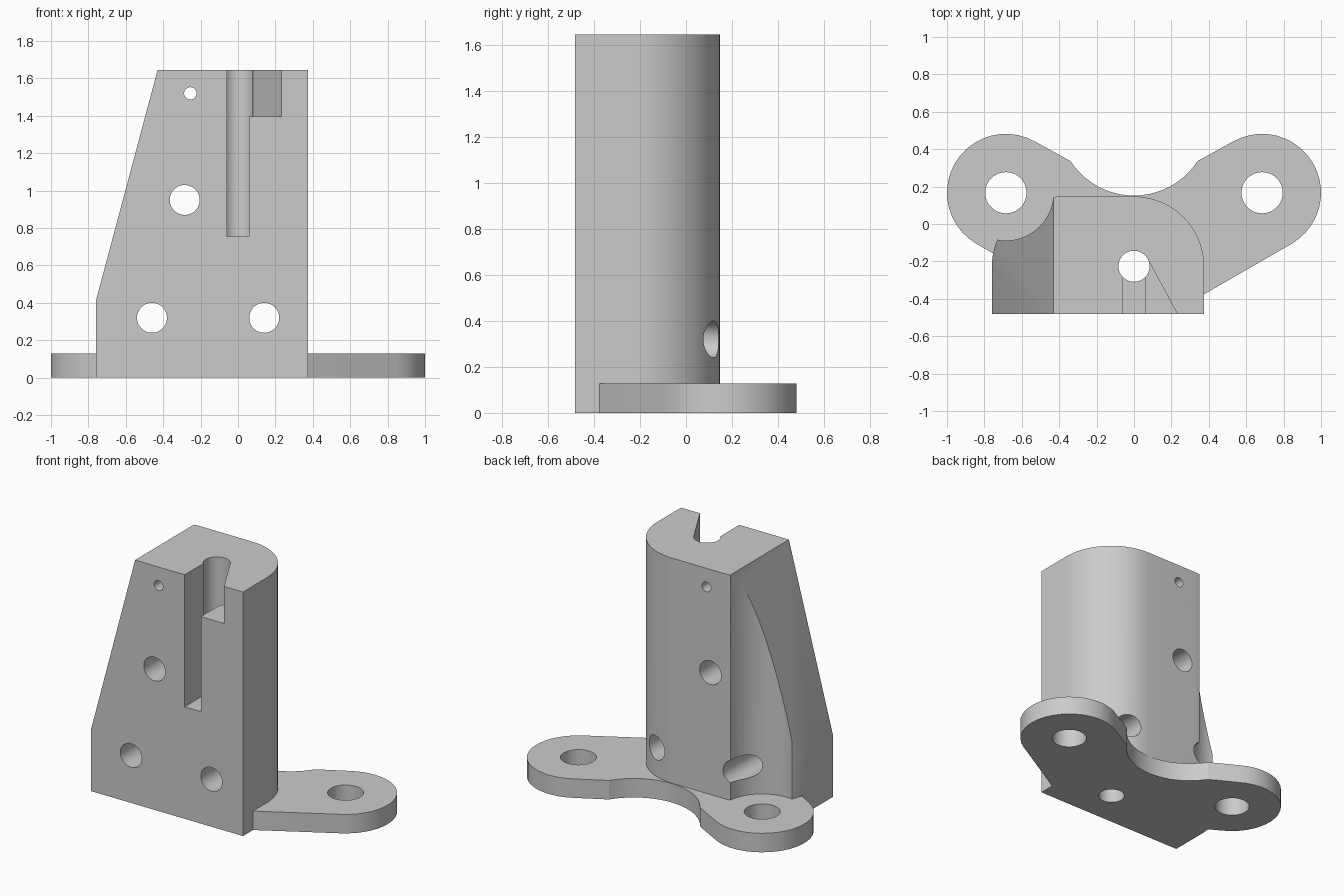
import bpy, bmesh
from math import sin, cos, radians

cube = bpy.data.objects.get("Cube")
if cube:
    bpy.data.objects.remove(cube, do_unlink=True)

HEIGHT, PLATE = 1.645, 0.128
FRONT, BACK = -0.482, 0.147
LEFT, RIGHT = -0.76, 0.375
ROUND = 0.375
BORE_Y = BACK - ROUND
LOBE_X, LOBE_Y, LOBE_R = 0.685, 0.167, 0.315


def arc(cx, cy, r, start, end, steps):
    angles = [radians(start + (end - start) * i / steps) for i in range(steps + 1)]
    return [(cx + r * cos(a), cy + r * sin(a)) for a in angles]


def circle(cx, cy, r, steps=48):
    return arc(cx, cy, r, 0, 360, steps)[:-1]


def prism(name, outline, low, high, axis="z"):
    """Extrude an outline along z, or an x-z outline along y."""
    place = (lambda u, v, w: (u, v, w)) if axis == "z" else (lambda u, v, w: (u, w, v))
    bm = bmesh.new()
    face = bm.faces.new([bm.verts.new(place(u, v, low)) for u, v in outline])
    new = bmesh.ops.extrude_face_region(bm, geom=[face])["geom"]
    bmesh.ops.translate(bm, vec=place(0, 0, high - low),
                        verts=[v for v in new if isinstance(v, bmesh.types.BMVert)])
    bmesh.ops.recalc_face_normals(bm, faces=bm.faces)
    mesh = bpy.data.meshes.new(name)
    bm.to_mesh(mesh)
    bm.free()
    obj = bpy.data.objects.new(name, mesh)
    bpy.context.collection.objects.link(obj)
    return obj


def combine(target, tool, operation="DIFFERENCE"):
    """Apply a boolean and remove the tool object."""
    mod = target.modifiers.new("boolean", "BOOLEAN")
    mod.operation, mod.solver, mod.object = operation, "EXACT", tool
    bpy.context.view_layer.objects.active = target
    bpy.ops.object.modifier_apply(modifier=mod.name)
    bpy.data.objects.remove(tool, do_unlink=True)


# Upright block with two rounded back corners
outline = [(LEFT, FRONT), (RIGHT, FRONT)]
outline += arc(RIGHT - ROUND, BORE_Y, ROUND, 0, 90, 24)
outline += arc(LEFT + ROUND, BORE_Y, ROUND, 90, 180, 24)
block = prism("bracket", outline, 0, HEIGHT)

# Sloping left side
slope = [(LEFT, 0.41), (-0.43, HEIGHT), (-0.43, 2), (-1, 2), (-1, 0.41)]
combine(block, prism("slope_cutter", slope, -1, 1, "y"))

# Clearance above the left mounting hole
combine(block, prism("clearance_cutter", circle(-LOBE_X, LOBE_Y, 0.255, 64), 0.1, 2))

# Base plate with two round ears and a hollow at the back
half = arc(LOBE_X, LOBE_Y, LOBE_R, -60, 120, 20)
lower_y = half[0][1] - (half[0][0] - 0.3) * 0.577
valley_r = 0.405
valley = arc(0, BACK + 0.005 + valley_r, valley_r, -33, -147, 20)
outline = [(0.3, lower_y)] + half + valley
outline += [(-x, y) for x, y in reversed(half)] + [(-0.3, lower_y)]
plate = prism("base_plate", outline, 0, PLATE)
for side in (-1, 1):
    combine(plate, prism("ear_hole_cutter", circle(side * LOBE_X, LOBE_Y, 0.11), -1, 1))
combine(block, plate, "UNION")

# Vertical bore, front slot and angled relief
combine(block, prism("bore_cutter", circle(0, -0.226, 0.083), -1, 2))
slot = [(-0.06, -1), (0.06, -1), (0.06, -0.226), (-0.06, -0.226)]
combine(block, prism("slot_cutter", slot, 0.755, 2))
relief = [(0, -0.6), (0.297, -0.6), (0.08, -0.2), (0, -0.2)]
combine(block, prism("relief_cutter", relief, 1.395, 2))

# Holes from front to back
for x, z, r in [(-0.46, 0.32, 0.08), (0.14, 0.32, 0.08),
                (-0.285, 0.95, 0.08), (-0.255, 1.52, 0.033)]:
    combine(block, prism("cross_hole_cutter", circle(x, z, r), -1, 1, "y"))

# Plain grey finish
grey = bpy.data.materials.new("light_grey")
grey.use_nodes = True
color = (0.6, 0.6, 0.6, 1)
grey.diffuse_color = color
grey.node_tree.nodes["Principled BSDF"].inputs["Base Color"].default_value = color
block.data.materials.clear()
block.data.materials.append(grey)

# Smooth curves, crisp edges
bpy.ops.object.select_all(action="DESELECT")
block.select_set(True)
bpy.context.view_layer.objects.active = block
bpy.ops.object.shade_smooth_by_angle(angle=radians(25))
